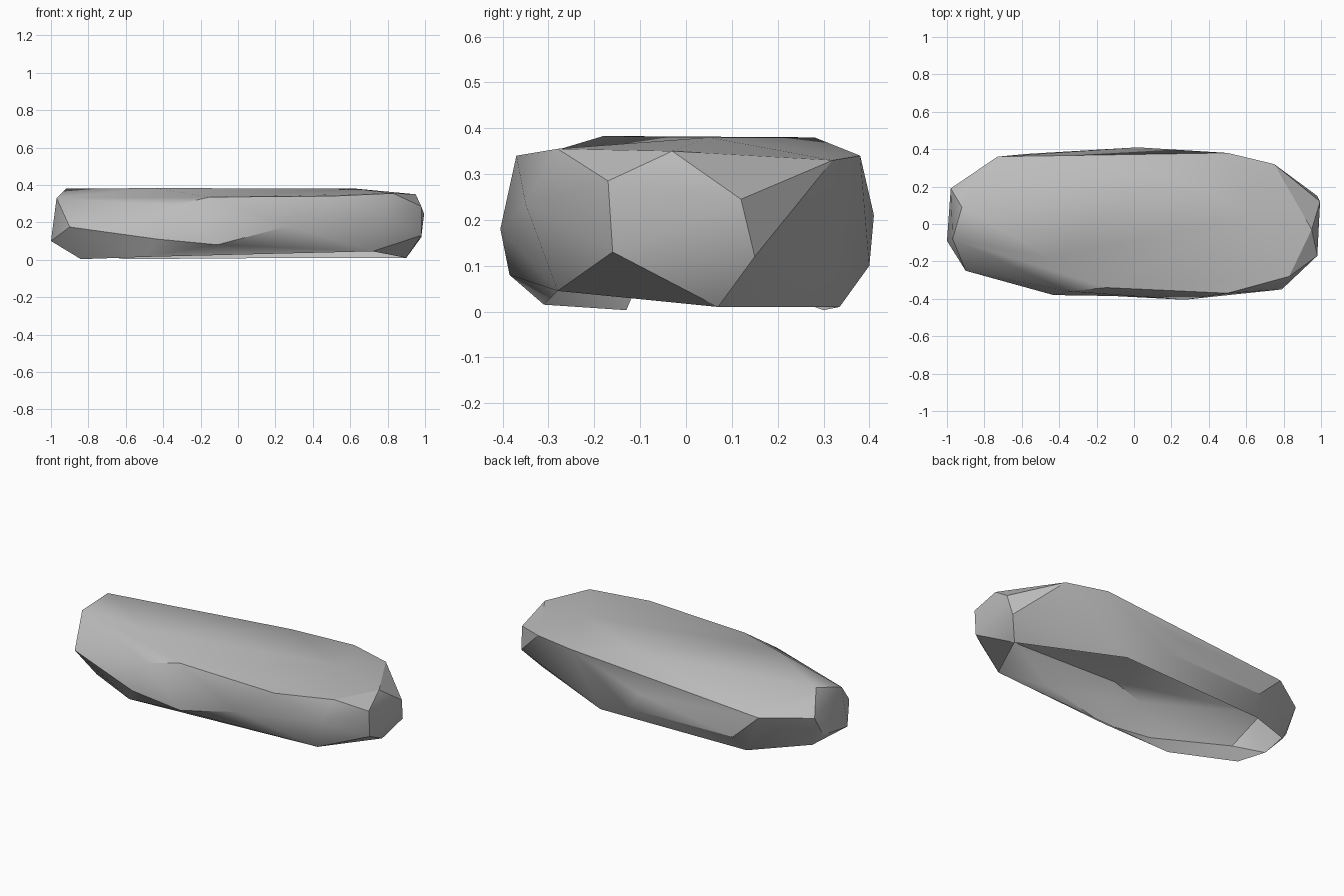
import bpy
import bmesh
import math
from mathutils import Vector

default_cube = bpy.data.objects.get("Cube")
if default_cube:
    bpy.data.objects.remove(default_cube, do_unlink=True)


def make_material(name, grey):
    material = bpy.data.materials.new(name)
    material.use_nodes = True
    colour = (grey, grey, grey, 1)
    material.diffuse_color = colour
    shader = material.node_tree.nodes["Principled BSDF"]
    shader.inputs["Base Color"].default_value = colour
    shader.inputs["Roughness"].default_value = 0.9
    return material


# Corner points of the chipped slab, in hundredths, grouped by region
top_corners = [
    (-92, 9, 38), (-45, -18, 38.3), (15, 28, 38), (63, 5, 38),
    (83, -28, 35.5), (50, -37, 34), (50, 38, 34), (75, 32, 33),
]
left_end_corners = [
    (95, -3, 35), (98, -17, 28.5), (98, -16, 13), (99.5, 12, 24.5),
    (98, 15, 12), (79, -35, 23.5),
]
right_end_corners = [
    (-97, -8, 33), (-90, -25, 17.5), (-98, 19, 25), (-98, 11, 12),
]
side_corners = [
    (27, -40.5, 18), (-11, -38.5, 8), (-43, -38, 11),
    (2, 41, 21), (10, 40, 10), (-57, 37.5, 10), (-73, 36, 25),
]
# The rim surrounds the open underside
rim_corners = [
    (72, -28, 4.5), (90, 7, 1), (33, 33.5, 1), (-61, 30, 0.3),
    (-93, 14, 6), (-100, -9, 10), (-84, -13, 0.3), (-50, -31, 1.5),
]
# Hollow corners are wrapped while pulled outward, then settled into place
dent_corners = [(-35, -36, 29), (-15, -34, 33.5)]
dent_pull = Vector((0, -0.08, 0.03))

stone_mesh = bmesh.new()


def add_corners(corners, pull=Vector()):
    return [stone_mesh.verts.new(Vector(corner) / 100 + pull)
            for corner in corners]


for region in (top_corners, left_end_corners, right_end_corners, side_corners):
    add_corners(region)
rim = set(add_corners(rim_corners))
dents = add_corners(dent_corners, dent_pull)

# Wrap the corners in a faceted skin
result = bmesh.ops.convex_hull(stone_mesh, input=stone_mesh.verts[:])
unused = [item for item in result["geom_interior"]
          if isinstance(item, bmesh.types.BMVert)]
rim.difference_update(unused)
bmesh.ops.delete(stone_mesh, geom=unused, context="VERTS")
for vert in dents:
    vert.co -= dent_pull
bmesh.ops.recalc_face_normals(stone_mesh, faces=stone_mesh.faces[:])

# Open the underside, leaving a thin shell
underside = [face for face in stone_mesh.faces if rim.issuperset(face.verts)]
bmesh.ops.delete(stone_mesh, geom=underside, context="FACES")

mesh = bpy.data.meshes.new("stone_slab")
stone_mesh.to_mesh(mesh)
stone_mesh.free()
mesh.materials.append(make_material("stone grey", 0.5))

stone = bpy.data.objects.new("stone_slab", mesh)
bpy.context.collection.objects.link(stone)

# Blend the shallow facets and keep the chipped edges crisp
bpy.ops.object.select_all(action="DESELECT")
stone.select_set(True)
bpy.context.view_layer.objects.active = stone
bpy.ops.object.shade_smooth_by_angle(angle=math.radians(30))
